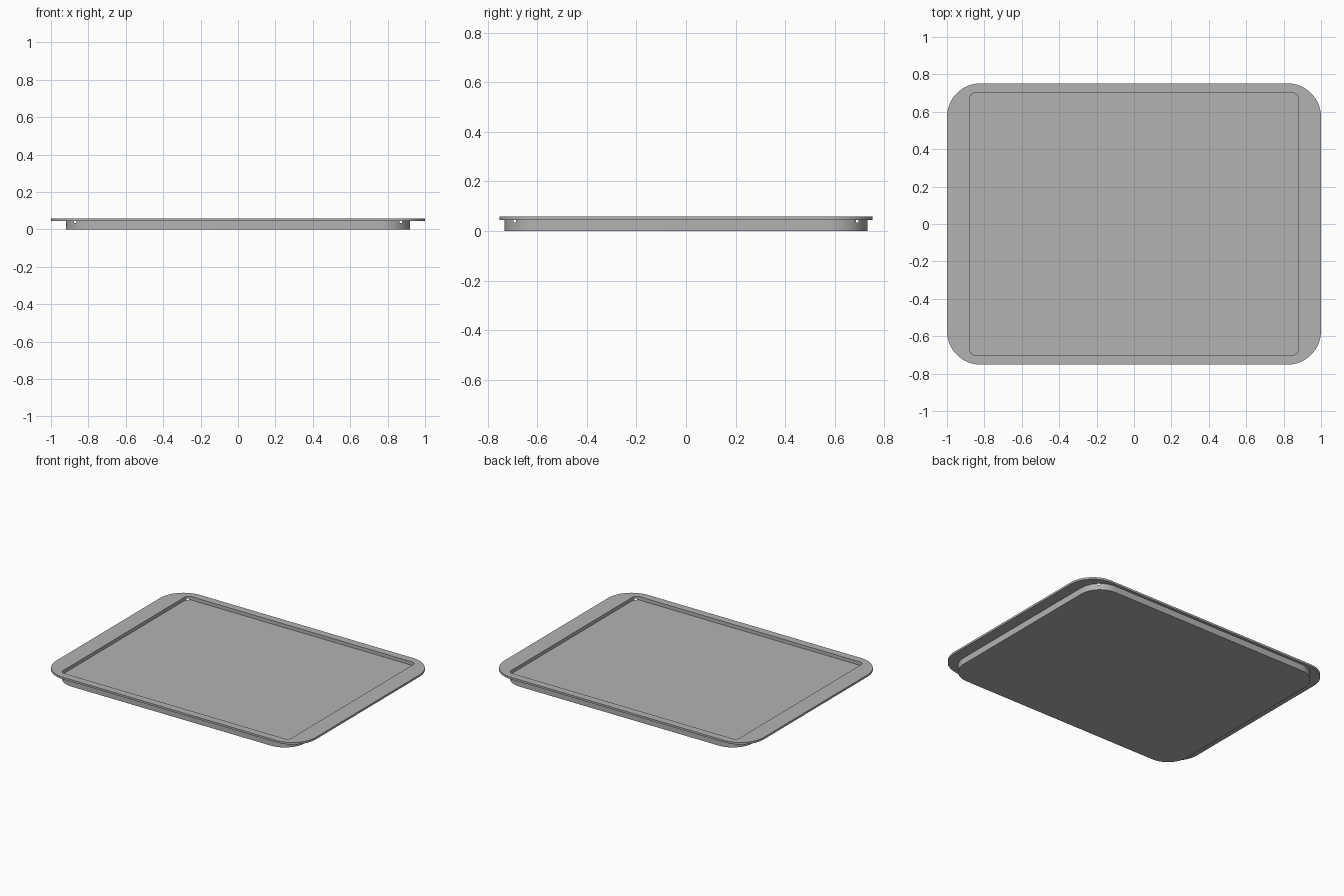
import bpy, bmesh, math

cube = bpy.data.objects.get("Cube")
if cube:
    bpy.data.objects.remove(cube, do_unlink=True)

grey = bpy.data.materials.new("tray grey")
grey.use_nodes = True
colour = (0.45, 0.45, 0.45, 1)
grey.diffuse_color = colour
grey.node_tree.nodes["Principled BSDF"].inputs["Base Color"].default_value = colour


def rounded_slab(name, half_x, half_y, radius, bottom, top, steps=16):
    """Rounded rectangle extruded from bottom to top."""
    bm = bmesh.new()
    ring = []
    for corner, (sx, sy) in enumerate([(1, 1), (-1, 1), (-1, -1), (1, -1)]):
        for i in range(steps + 1):
            a = math.pi / 2 * (corner + i / steps)
            ring.append(bm.verts.new((sx * (half_x - radius) + radius * math.cos(a),
                                      sy * (half_y - radius) + radius * math.sin(a),
                                      bottom)))
    base = bm.faces.new(ring)
    grown = bmesh.ops.extrude_face_region(bm, geom=[base], use_keep_orig=True)
    moved = [g for g in grown["geom"] if isinstance(g, bmesh.types.BMVert)]
    bmesh.ops.translate(bm, verts=moved, vec=(0, 0, top - bottom))
    bmesh.ops.recalc_face_normals(bm, faces=bm.faces)
    mesh = bpy.data.meshes.new(name)
    bm.to_mesh(mesh)
    bm.free()
    mesh.materials.append(grey)
    obj = bpy.data.objects.new(name, mesh)
    bpy.context.collection.objects.link(obj)
    return obj


def combine(target, other, operation):
    """Apply a boolean and discard the helper."""
    bpy.context.view_layer.objects.active = target
    mod = target.modifiers.new(operation.lower(), "BOOLEAN")
    mod.operation = operation
    mod.solver = "EXACT"
    mod.object = other
    bpy.ops.object.modifier_apply(modifier=mod.name)
    bpy.data.objects.remove(other, do_unlink=True)


# Body and wide flat rim fused into one tray
tray = rounded_slab("tray", 0.92, 0.732, 0.155, 0, 0.052)
rim = rounded_slab("rim", 1.0, 0.752, 0.18, 0.045, 0.059)
combine(tray, rim, "UNION")

# Shallow recess; its tight corners break through the body as small slots
recess = rounded_slab("recess", 0.88, 0.70, 0.03, 0.035, 0.1, 8)
combine(tray, recess, "DIFFERENCE")

bpy.ops.object.select_all(action="DESELECT")
tray.select_set(True)
bpy.context.view_layer.objects.active = tray
bpy.ops.object.shade_smooth_by_angle(angle=math.radians(30))
